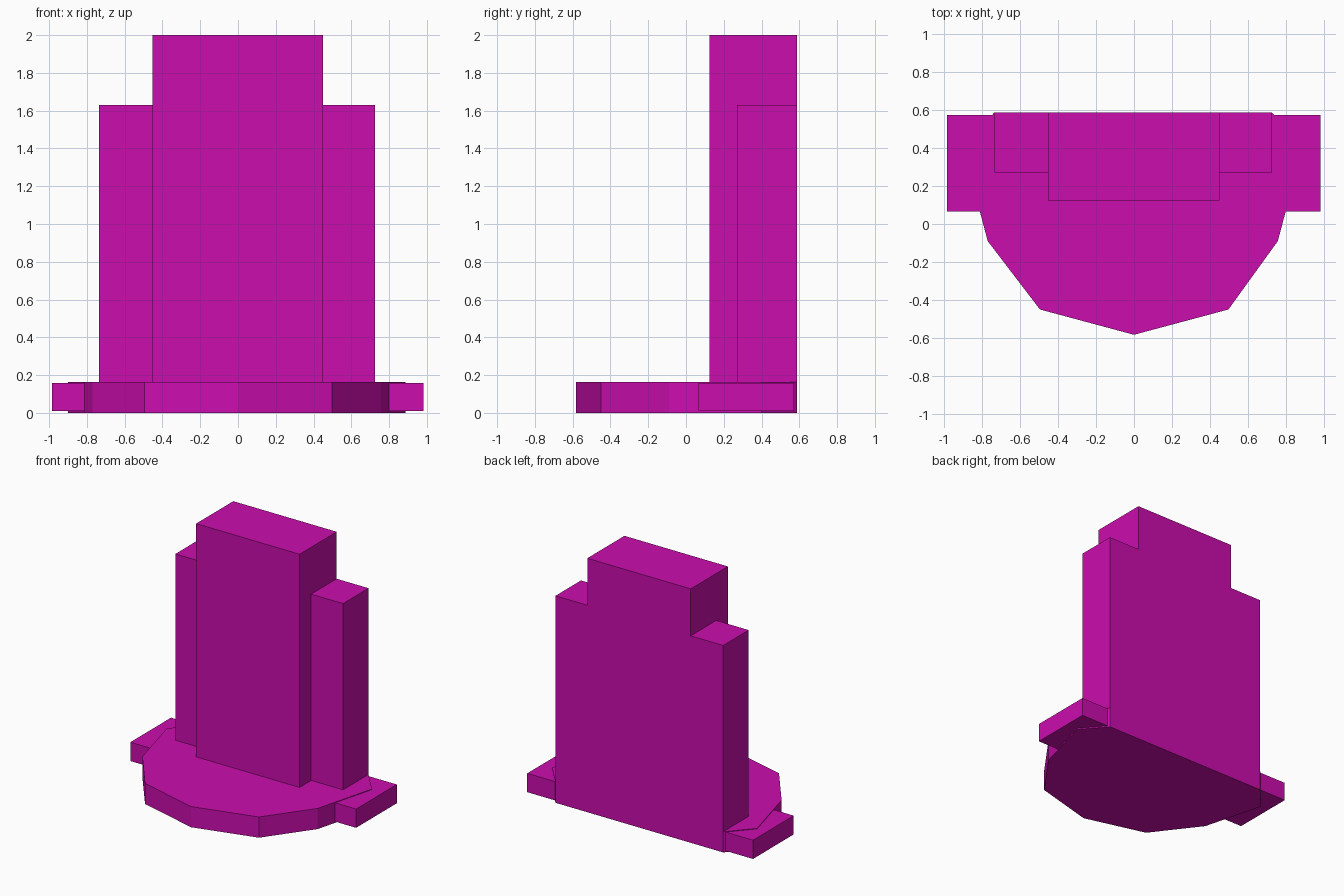
import bpy
import bmesh

cube = bpy.data.objects.get("Cube")
if cube:
    bpy.data.objects.remove(cube, do_unlink=True)

magenta = bpy.data.materials.new("magenta")
magenta.use_nodes = True
colour = (0.6, 0.004, 0.42, 1)
magenta.diffuse_color = colour
magenta.node_tree.nodes["Principled BSDF"].inputs["Base Color"].default_value = colour


def prism(name, outline, bottom, top):
    """Extrude a flat outline upward into a solid."""
    bm = bmesh.new()
    face = bm.faces.new([bm.verts.new((x, y, bottom)) for x, y in outline])
    result = bmesh.ops.extrude_face_region(bm, geom=[face])
    raised = [v for v in result["geom"] if isinstance(v, bmesh.types.BMVert)]
    bmesh.ops.translate(bm, verts=raised, vec=(0, 0, top - bottom))
    bmesh.ops.recalc_face_normals(bm, faces=bm.faces)
    mesh = bpy.data.meshes.new(name)
    bm.to_mesh(mesh)
    bm.free()
    mesh.materials.append(magenta)
    obj = bpy.data.objects.new(name, mesh)
    bpy.context.collection.objects.link(obj)
    return obj


def box(name, x0, x1, y0, y1, bottom, top):
    return prism(name, [(x0, y0), (x1, y0), (x1, y1), (x0, y1)], bottom, top)


back = 0.587

# Faceted base slab, rounded toward the front
prism("base_slab", [
    (0, -0.583), (0.497, -0.45), (0.757, -0.09), (0.887, 0.4), (0.726, back),
    (-0.735, back), (-0.9, 0.4), (-0.77, -0.09), (-0.495, -0.45)], 0, 0.163)

# Low blocks reaching out at each side of the base
box("left_wing", 0.6, 0.982, 0.067, 0.573, 0.01, 0.158)
box("right_wing", -0.985, -0.6, 0.067, 0.573, 0.01, 0.158)

# Tall central slab with a lower, set-back pier on each side
box("central_tower", -0.452, 0.449, 0.125, back, 0, 2)
box("left_pier", 0.449, 0.726, 0.27, back, 0, 1.63)
box("right_pier", -0.735, -0.452, 0.27, back, 0, 1.63)
